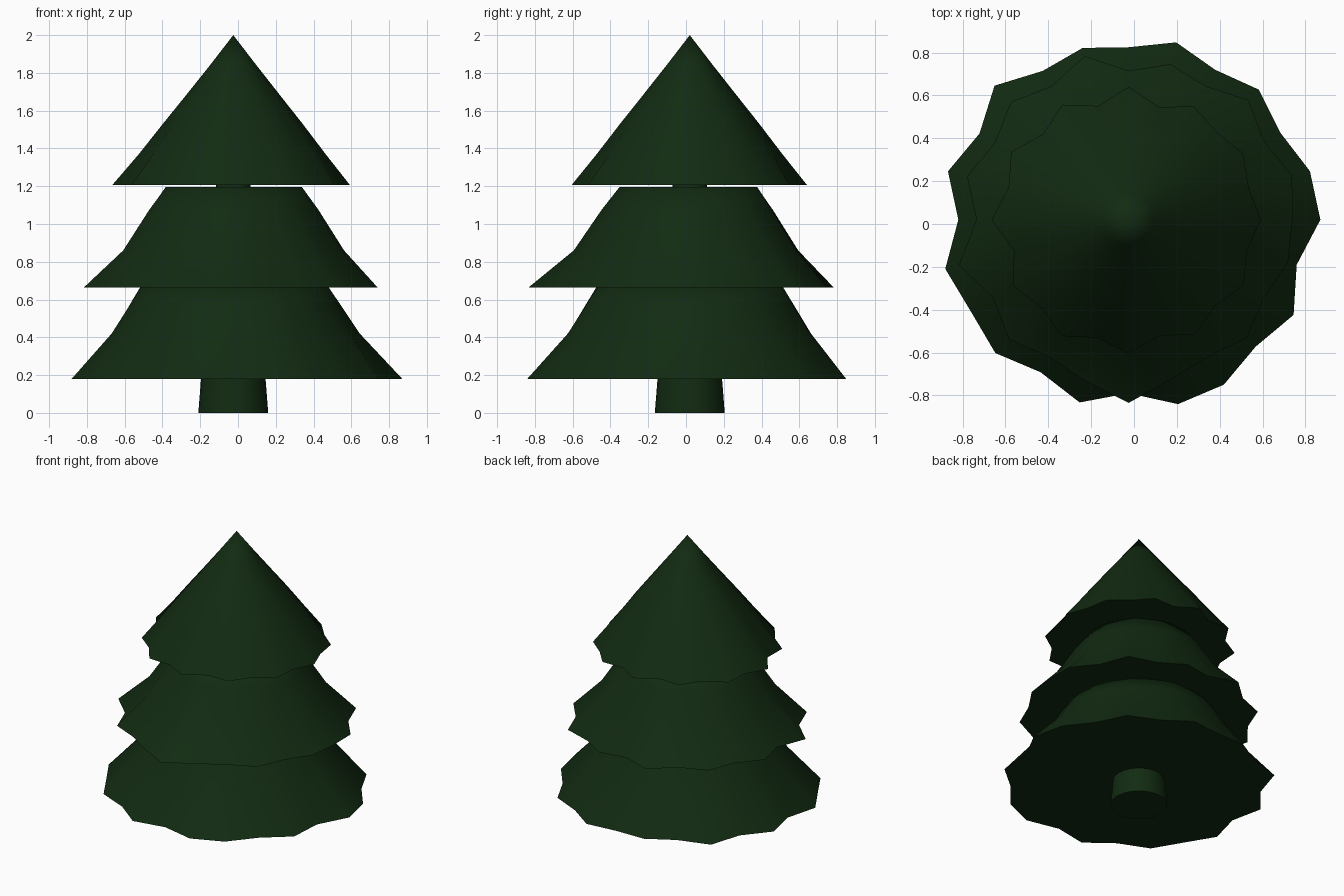
import bpy, bmesh, math

if "Cube" in bpy.data.objects:
    bpy.data.objects.remove(bpy.data.objects["Cube"])

CX, CY = -0.025, 0.02   # tree axis
SIDES = 24

green = bpy.data.materials.new("dark_pine_green")
green.diffuse_color = (0.006, 0.024, 0.006, 1)
green.use_nodes = True
green.node_tree.nodes["Principled BSDF"].inputs["Base Color"].default_value = green.diffuse_color


def stack(name, rings, closed_tip=None):
    """Skin a list of (z, [radii]) rings, capped below and above (or ending in a tip)."""
    bm = bmesh.new()
    loops = []
    for z, radii in rings:
        loops.append([bm.verts.new((CX + r * math.cos(math.tau * i / SIDES),
                                    CY + r * math.sin(math.tau * i / SIDES), z))
                      for i, r in enumerate(radii)])
    for low, high in zip(loops, loops[1:]):
        for i in range(SIDES):
            j = (i + 1) % SIDES
            bm.faces.new((low[i], low[j], high[j], high[i]))
    bm.faces.new(loops[0][::-1])
    if closed_tip is None:
        bm.faces.new(loops[-1])
    else:
        tip = bm.verts.new((CX, CY, closed_tip))
        for i in range(SIDES):
            bm.faces.new((loops[-1][i], loops[-1][(i + 1) % SIDES], tip))
    mesh = bpy.data.meshes.new(name)
    bm.to_mesh(mesh)
    bm.free()
    mesh.materials.append(green)
    obj = bpy.data.objects.new(name, mesh)
    bpy.context.collection.objects.link(obj)
    bpy.ops.object.select_all(action='DESELECT')
    obj.select_set(True)
    bpy.context.view_layer.objects.active = obj
    bpy.ops.object.shade_smooth_by_angle(angle=math.radians(65))


def tier(name, rim, profile, tip=None):
    """Branch skirt: jagged rim that calms down towards the top."""
    mean = sum(rim) / SIDES
    rings = [(profile[0][0], rim)]
    for z, r, jag in profile[1:]:
        rings.append((z, [r * (1 + jag * (v / mean - 1)) for v in rim]))
    stack(name, rings, tip)


# Jagged rims, one radius per side
lower_rim = [.895, .876, .816, .859, .808, .857, .805, .83, .802, .885, .804, .873,
             .795, .886, .852, .88, .822, .883, .81, .891, .889, .838, .889, .812]
middle_rim = [.765, .79, .73, .79, .72, .752, .695, .79, .72, .777, .72, .78,
              .71, .82, .73, .79, .74, .78, .855, .77, .74, .78, .73, .77]
upper_rim = [.617, .58, .617, .58, .61, .545, .62, .55, .62, .565, .633, .58,
             .64, .555, .62, .58, .627, .57, .625, .56, .62, .57, .62, .57]

tier("lower_branches", lower_rim,
     [(0.18, 0, 1), (0.42, .655, .4), (0.57, .56, .3), (0.664, .50, .2)])
tier("middle_branches", middle_rim,
     [(0.663, 0, 1), (0.86, .585, .4), (1.075, .45, .3), (1.197, .362, .2)])
tier("upper_branches", upper_rim,
     [(1.207, 0, 1), (1.37, .478, .6), (1.53, .362, .4), (1.685, .242, .3),
      (1.84, .122, .2)], tip=2.0)

# Tapered trunk running up through the tiers
stack("trunk", [(0, [.185] * SIDES), (0.6, [.138] * SIDES), (1.3, [.083] * SIDES)])
